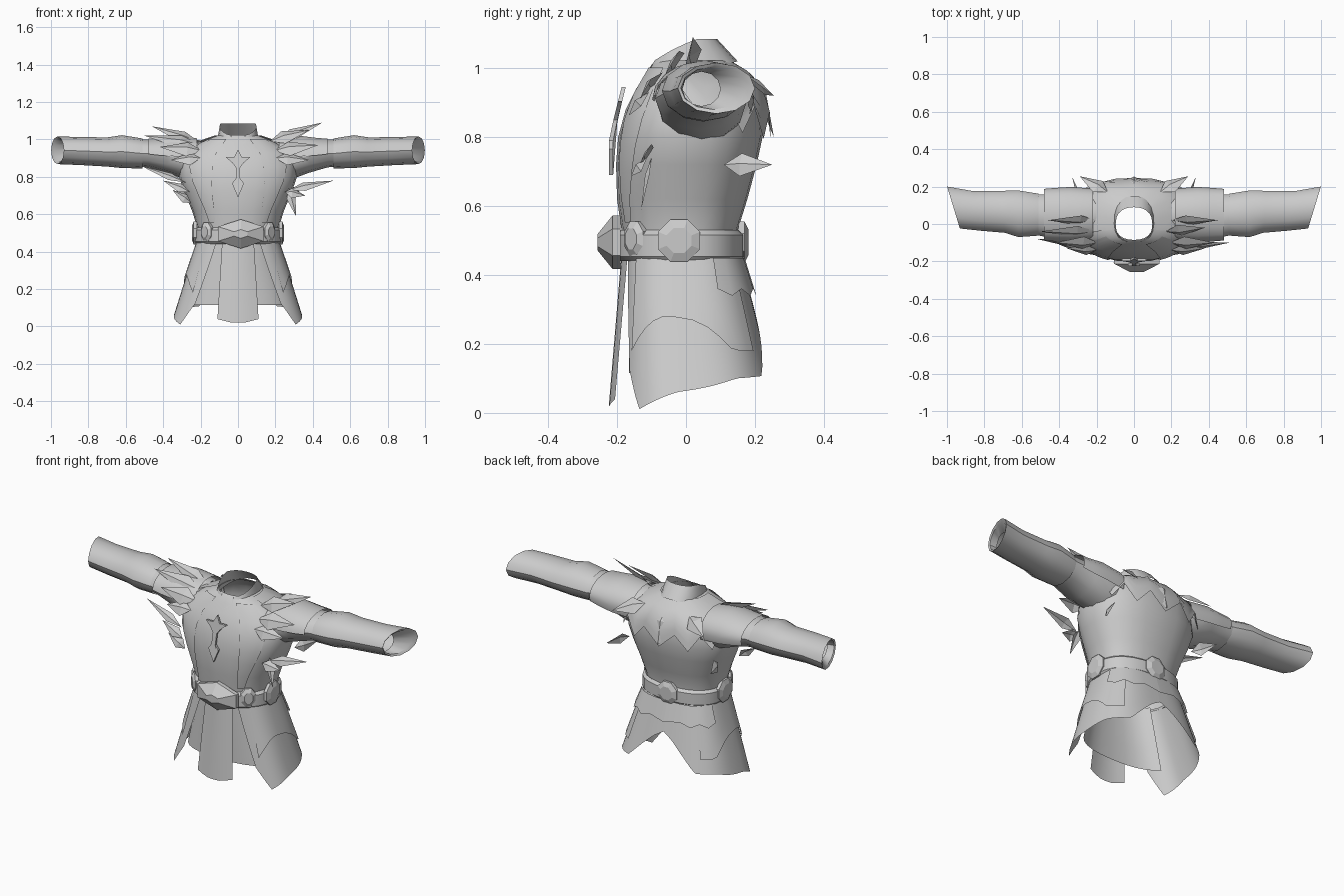
import bpy, bmesh, math
from math import sin, cos, pi, radians
from mathutils import Vector

if "Cube" in bpy.data.objects:
    bpy.data.objects.remove(bpy.data.objects["Cube"])

GREY = (0.6, 0.6, 0.6, 1)
cloth = bpy.data.materials.new("grey_cloth")
cloth.use_nodes = True
cloth.diffuse_color = GREY
cloth.node_tree.nodes["Principled BSDF"].inputs["Base Color"].default_value = GREY
SIDES = (("left", 1), ("right", -1))


def make(name, verts, faces, angle=35):
    bm = bmesh.new()
    vs = [bm.verts.new(v) for v in verts]
    for f in faces:
        bm.faces.new([vs[i] for i in f])
    bmesh.ops.recalc_face_normals(bm, faces=bm.faces)
    mesh = bpy.data.meshes.new(name)
    bm.to_mesh(mesh)
    bm.free()
    mesh.materials.append(cloth)
    ob = bpy.data.objects.new(name, mesh)
    bpy.context.collection.objects.link(ob)
    bpy.ops.object.select_all(action='DESELECT')
    ob.select_set(True)
    bpy.context.view_layer.objects.active = ob
    bpy.ops.object.shade_smooth_by_angle(angle=radians(angle))


def grid(name, nu, nv, fn, closed=False):
    """Surface from fn(u, v); closed joins the u ends."""
    cols = nu if closed else nu + 1
    verts = [fn(i / nu, j / nv) for j in range(nv + 1) for i in range(cols)]
    faces = []
    for j in range(nv):
        for i in range(nu):
            k = (i + 1) % cols
            faces.append((j * cols + i, j * cols + k, (j + 1) * cols + k, (j + 1) * cols + i))
    make(name, verts, faces)


def lookup(table, x):
    """Linear interpolation of rows keyed by their first value."""
    if x <= table[0][0]:
        return table[0][1:]
    for a, b in zip(table, table[1:]):
        if x <= b[0]:
            t = (x - a[0]) / (b[0] - a[0])
            return [p + (q - p) * t for p, q in zip(a[1:], b[1:])]
    return table[-1][1:]


def oval(a, z, hx, front, back, power=0.85):
    """Rounded section; angle 0 faces the front, 90 degrees faces +x."""
    s, c = sin(a), cos(a)
    depth = front if c > 0 else back
    return Vector((math.copysign(abs(s) ** power, s) * hx, -math.copysign(abs(c) ** power, c) * depth, z))


# Torso: height, half width, front depth, back depth
TORSO = [(.44, .212, .18, .152), (.53, .218, .187, .15), (.62, .246, .2, .178),
         (.72, .288, .203, .205), (.8, .315, .197, .222), (.88, .312, .175, .22),
         (.94, .275, .145, .205), (.985, .2, .115, .175), (1.01, .14, .1, .14), (1.025, .1, .085, .11)]


def torso_point(a, z, off=0):
    hx, f, b = lookup(TORSO, z)
    return oval(a, z + off * .3, hx + off, f + off, b + off)


heights = [r[0] for r in TORSO]
grid("torso", 24, len(heights) - 1,
     lambda u, v: torso_point(u * 2 * pi, heights[round(v * (len(heights) - 1))]), True)


# Mantle over the back with a jagged hem
def mantle(u, v):
    a = radians(75 + 210 * u)
    hem = .88 + .06 * cos(a) + (.045 if round(u * 16) % 2 else -.04)
    return torso_point(a, 1.02 + (hem - 1.02) * v, .008 + .02 * v)


grid("jagged_mantle", 16, 5, mantle)


# Collar: slanted ring with a notch at the throat
def collar(u, v):
    a = u * 2 * pi
    back = (1 - cos(a)) / 2
    low = .955 + .065 * back
    high = 1.02 + .065 * min(1, back * 1.6) - (.045 if cos(a) > .97 else 0)
    return oval(a, low + (high - low) * v, .112 - .014 * v, .135 - .04 * v, .15 - .06 * v)


grid("collar", 20, 2, collar, True)

# Belt: height share, half width, front depth, back depth
BELT = [(0, .225, .19, .155), (.15, .236, .205, .17), (.85, .236, .205, .17), (1, .222, .19, .155)]


def belt(u, v):
    share, hx, f, b = BELT[round(v * 3)]
    return oval(u * 2 * pi, .44 + .09 * share, hx, f, b)


grid("belt", 24, 3, belt, True)


def boss(name, centre, normal, width, height, depth, top=.6, sides=8):
    """Faceted stud with a bevelled rim."""
    n = Vector(normal).normalized()
    side = Vector((0, 0, 1)).cross(n)
    c = Vector(centre)
    verts = []
    for scale, d in ((1, -.015), (1, depth * .15), (top, depth)):
        for i in range(sides):
            a = 2 * pi * (i + .5) / sides
            verts.append(c + side * cos(a) * width * scale + Vector((0, 0, sin(a) * height * scale)) + n * d)
    faces = [tuple(range(2 * sides, 3 * sides))]
    for r in (0, sides):
        for i in range(sides):
            k = (i + 1) % sides
            faces.append((r + i, r + k, r + sides + k, r + sides + i))
    make(name, verts, faces, 15)


boss("front_buckle", (.015, -.205, .495), (0, -1, 0), .14, .078, .052, .3, 6)
boss("back_stud", (0, .168, .495), (0, 1, 0), .065, .065, .014)
for tag, s in SIDES:
    boss(tag + "_belt_stud", (s * .235, -.02, .5), (s, 0, 0), .066, .066, .012)
    boss(tag + "_front_stud", (s * .17, -.15, .505), (s * .7, -.7, 0), .042, .055, .015)

# Skirt hem: angle in degrees, height
HEM = [(24, .14), (38, .125), (54, .01), (90, .065), (118, .1), (148, .107), (180, .285)]


def skirt_point(deg, z, s, off=0):
    t = (.45 - z) / .45
    return oval(s * radians(deg), z, .22 + .142 * t + off, .18 + .02 * t + off, .16 + .115 * t + off, .72)


# Side panels sweep round to a notch at the back, under shorter layers
for tag, s in SIDES:
    def panel(u, v, s=s):
        deg = 24 + 14 * v + (156 - 14 * v) * u
        return skirt_point(deg, .45 + (lookup(HEM, deg)[0] - .45) * v, s)

    def overlay(u, v, s=s):
        deg = 44 + 96 * u
        return skirt_point(deg, .45 - v * (.27 - .1 * sin(pi * min(1, u * 1.3))), s, .004 + .004 * v)

    def hip_tab(u, v, s=s):
        deg = 110 + 70 * u
        return skirt_point(deg, .45 - v * (.09 + .02 * (round(u * 5) % 2)), s, .01 + .006 * v)

    grid(tag + "_skirt_panel", 26, 4, panel)
    grid(tag + "_skirt_overlay", 12, 3, overlay)
    grid(tag + "_hip_tab", 5, 2, hip_tab)

grid("inner_skirt", 10, 3, lambda u, v: oval(radians(-62 + 124 * u), .45 - .335 * v,
                                             .2 + .08 * v, .165, .15, .8))


# Front hanging panel with a blunt pointed tip
def apron(u, v):
    x = u * 2 - 1
    z = .45 + (.02 + .028 * max(0, abs(x) - .3) - .45) * v
    return Vector((x * (.085 + .025 * v), -.188 - .036 * v + .018 * x * x, z))


grid("front_apron", 6, 3, apron)

# Sleeves: x, y centre, z centre, y radius, z radius
UPPER = [(.2, .045, .885, .12, .11), (.3, .045, .9, .13, .108), (.38, .04, .912, .13, .09),
         (.48, .045, .925, .112, .074), (.6, .06, .93, .105, .072)]
FOREARM = [(.51, .05, .925, .112, .08), (.62, .055, .935, .125, .088), (.7, .065, .933, .112, .078),
           (.84, .07, .938, .106, .075), (.965, .088, .942, .112, .074),
           (.955, .08, .942, .095, .062), (.9, .045, .94, .055, .05)]
CAP = [(.22, .05, .9, .14, .108), (.34, .05, .91, .148, .11), (.42, .05, .915, .143, .095),
       (.48, .05, .922, .138, .083)]


def tube(name, rows, s, start=0, sweep=360, sides=12):
    def fn(u, v):
        x, yc, zc, ry, rz = rows[round(v * (len(rows) - 1))]
        a = radians(start + sweep * u)
        dy = ry * cos(a)
        slant = .3 * dy * max(0, (x - .6) / .36)
        return Vector((s * (x + slant), yc + dy, zc + rz * sin(a)))
    grid(name, sides, len(rows) - 1, fn, sweep == 360)


for tag, s in SIDES:
    tube(tag + "_upper_sleeve", UPPER, s)
    tube(tag + "_forearm_sleeve", FOREARM, s)
    tube(tag + "_shoulder_cap", CAP, s, -20, 200, 10)


def feather(name, base, tip, width, face=(0, -.75, .65)):
    """Folded kite-shaped blade."""
    b, t = Vector(base), Vector(tip)
    d = t - b
    side = d.cross(Vector(face)).normalized()
    up = side.cross(d).normalized()
    mid = b + d * .35
    verts = [b, mid + side * width, t, mid - side * width, mid + up * width * .35]
    make(name, verts, [(0, 1, 4), (1, 2, 4), (2, 3, 4), (3, 0, 4)], 10)


# Shoulder and underarm feathers, a little different on each side
LEFT = [((.2, .02, .99), (.45, .02, 1.09), .04), ((.17, -.04, .99), (.38, -.02, 1.05), .045),
        ((.19, -.1, .94), (.43, -.1, .97), .05), ((.2, -.14, .9), (.38, -.13, .89), .045),
        ((.27, -.12, .73), (.51, -.1, .78), .03),
        ((.25, -.14, .72), (.36, -.13, .7), .035), ((.27, -.1, .74), (.31, -.13, .59), .025)]
RIGHT = [((-.2, .02, .98), (-.46, .02, 1.07), .04), ((-.2, -.04, .97), (-.5, -.04, 1.02), .045),
         ((-.19, -.1, .94), (-.42, -.1, .96), .05), ((-.2, -.14, .9), (-.36, -.13, .89), .045),
         ((-.28, -.11, .77), (-.52, -.08, .86), .025),
         ((-.26, -.13, .72), (-.4, -.11, .78), .03), ((-.25, -.12, .66), (-.35, -.13, .73), .03)]
for tag, rows in (("left", LEFT), ("right", RIGHT)):
    for i, (b, t, w) in enumerate(rows):
        feather(f"{tag}_feather_{i + 1}", b, t, w)
for tag, s in SIDES:
    feather(tag + "_back_feather", (s * .14, .17, .97), (s * .29, .255, .92), .05, (0, .7, .7))
    feather(tag + "_rear_underarm_feather", (s * .28, .11, .72), (s * .33, .25, .72), .035, (s, 0, .3))
feather("middle_back_feather", (0, .18, .98), (0, .255, .8), .08, (0, 1, .2))

# Chest lapels narrowing towards the waist
for tag, s in SIDES:
    grid(tag + "_lapel", 5, 6, lambda u, v, s=s: torso_point(
        s * radians(18 + 10 * v + (40 - 30 * v) * u), 1.0 - .45 * v, .007))

# Pendant: star over a narrow blade
HALF = [(0, .945), (.02, .905), (.065, .905), (.03, .875), (.012, .85), (.012, .79), (.032, .765), (0, .69)]
outline = HALF + [(-x, z) for x, z in HALF[-2:0:-1]]
n = len(outline)
verts = [Vector((x, -.175 - .25 * (.945 - max(z, .8)) - d, z)) for d in (0, .012) for x, z in outline]
make("chest_pendant", verts, [tuple(range(n)), tuple(range(n, 2 * n))] +
     [(i, (i + 1) % n, n + (i + 1) % n, n + i) for i in range(n)], 20)
